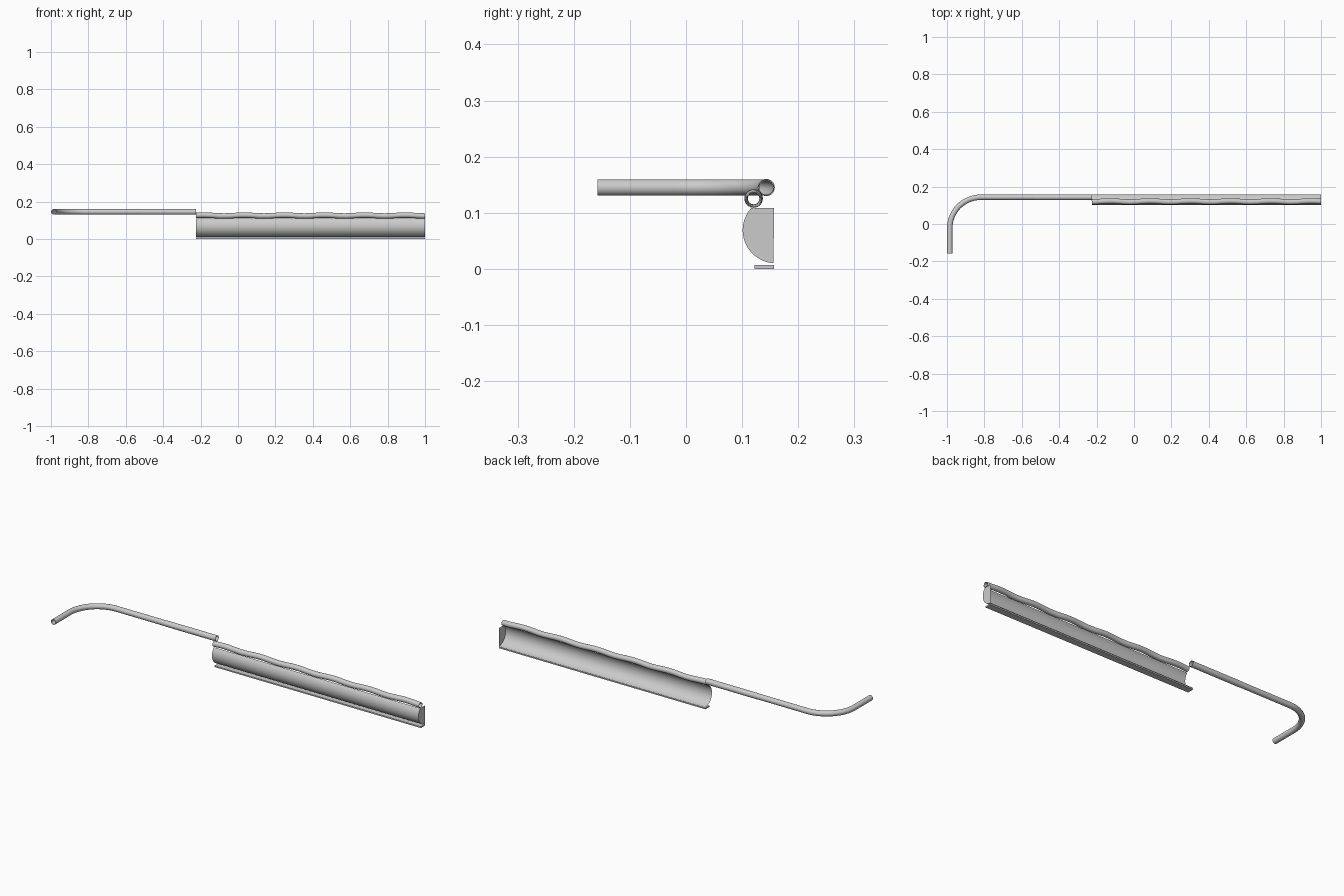
import bpy, math
from mathutils import Vector

if "Cube" in bpy.data.objects:
    bpy.data.objects.remove(bpy.data.objects["Cube"])

def make(name, verts, faces, smooth=True):
    me = bpy.data.meshes.new(name)
    me.from_pydata(verts, [], faces)
    me.update()
    ob = bpy.data.objects.new(name, me)
    bpy.context.collection.objects.link(ob)
    bpy.ops.object.select_all(action='DESELECT')
    ob.select_set(True)
    bpy.context.view_layer.objects.active = ob
    if smooth:
        bpy.ops.object.shade_smooth_by_angle(angle=math.radians(35))
    return ob

def tube(name, path, radius, wall=0.002, sides=24):
    """Open hollow pipe swept along a nearly horizontal path."""
    pts = [Vector(p) for p in path]
    verts, faces = [], []
    for i, p in enumerate(pts):
        t = (pts[min(i + 1, len(pts) - 1)] - pts[max(i - 1, 0)]).normalized()
        side = t.cross(Vector((0, 0, 1))).normalized()
        up = side.cross(t)
        for r in (radius, radius - wall):
            for k in range(sides):
                a = 2 * math.pi * k / sides
                verts.append(p + r * (math.cos(a) * side + math.sin(a) * up))
    n = 2 * sides
    last = (len(pts) - 1) * n
    for k in range(sides):
        m = (k + 1) % sides
        for i in range(len(pts) - 1):
            a, b = i * n, (i + 1) * n
            faces.append((a + k, a + m, b + m, b + k))
            faces.append((a + sides + m, a + sides + k, b + sides + k, b + sides + m))
        faces.append((k, sides + k, sides + m, m))
        faces.append((last + k, last + m, last + sides + m, last + sides + k))
    return make(name, verts, faces)

X0, X1 = -0.225, 1.0
HY, HZ = 0.143, 0.145

# Bent handle: side arm, quarter bend, straight run
R = 0.165
cx, cy = -0.985 + R, HY - R
handle = [(-0.985, -0.158, HZ)]
for i in range(17):
    a = math.pi - math.pi / 2 * i / 16
    handle.append((cx + R * math.cos(a), cy + R * math.sin(a), HZ))
handle.append((-0.525, HY, HZ))
tube("handle_tube", handle, 0.0145)

# Slightly thicker sleeve leading to the blade
tube("handle_sleeve", [(-0.528, HY, HZ), (X0, HY, HZ)], 0.0153, 0.0018)

# Gently winding pipe along the top of the blade
pipe = []
for i in range(93):
    x = X0 + (X1 - X0) * i / 92
    a = 2 * math.pi * (X1 - x) / 0.215 - math.pi / 2
    pipe.append((x, 0.1205 + 0.0022 * math.cos(a), 0.1253 + 0.0022 * math.sin(a)))
tube("top_pipe", pipe, 0.0143, 0.0018)

# Curved blade shell, open at the back, with a closed far end
c, r = Vector((0.160, 0.069)), 0.059
a0, a1 = math.radians(138), math.radians(266)
prof = []
for i in range(25):
    a = a0 + (a1 - a0) * i / 24
    prof.append((c.x + r * math.cos(a), c.y + r * math.sin(a)))
n = len(prof)
verts = [(x, y, z) for x in (X0, X1) for y, z in prof]
faces = [(i, i + n, i + n + 1, i + 1) for i in range(n - 1)]
make("curved_shell", verts, faces)
cap = [(X1, y, z) for y, z in prof] + [(X1, 0.157, prof[0][1])]
make("end_cap", cap, [tuple(reversed(range(len(cap))))], smooth=False)

# Flat strip under the shell
bpy.ops.mesh.primitive_cube_add(size=1, location=((X0 + X1) / 2, 0.1395, 0.0035))
strip = bpy.context.object
strip.name = "bottom_strip"
strip.scale = (X1 - X0, 0.035, 0.007)
bpy.ops.object.transform_apply(location=False, rotation=False, scale=True)
